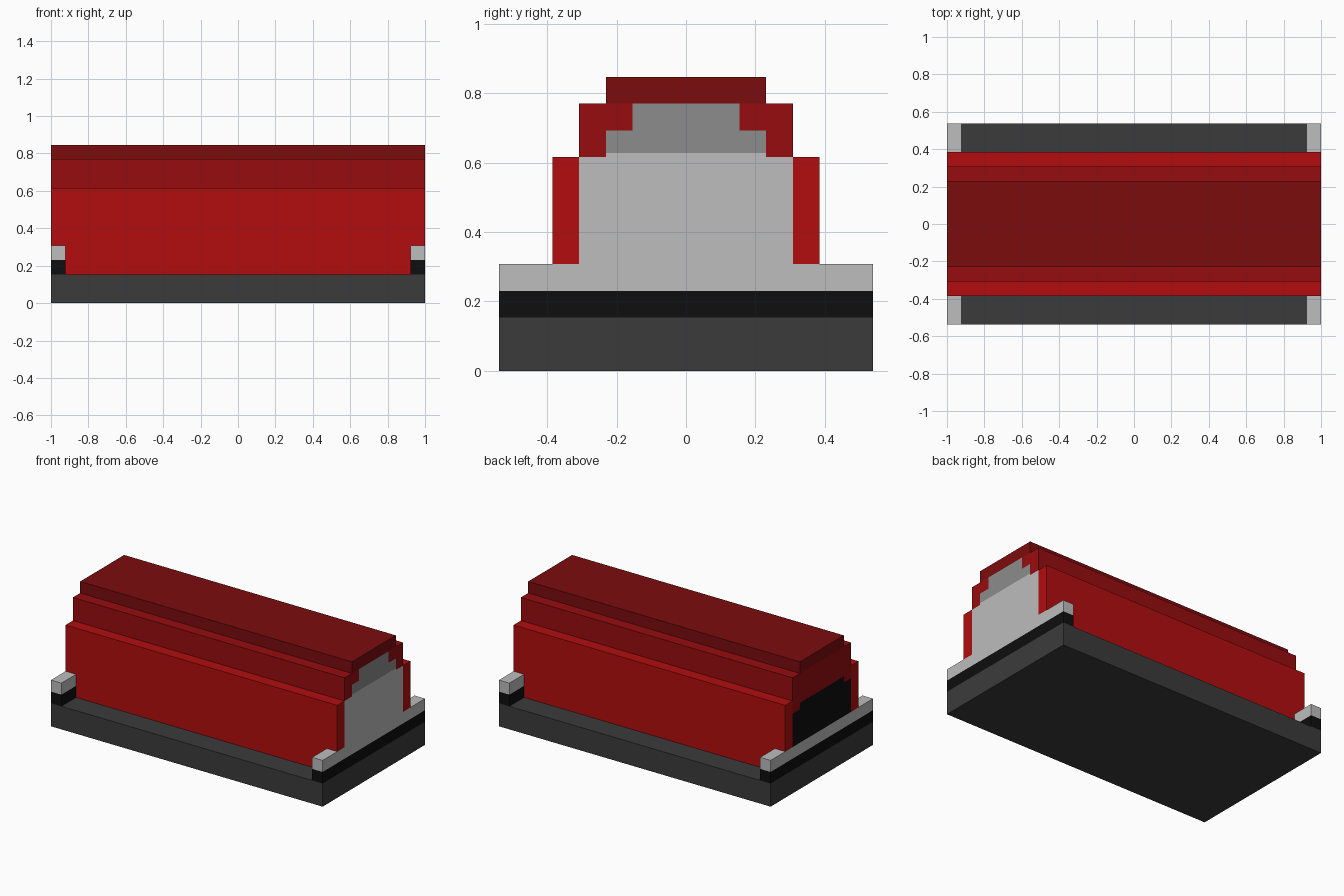
import bpy, bmesh

if "Cube" in bpy.data.objects:
    bpy.data.objects.remove(bpy.data.objects["Cube"], do_unlink=True)

U = 1 / 13  # grid unit: the model is 26 x 14 x 11 units


def material(name, hex_code):
    """Flat colour from an sRGB hex code."""
    srgb = [int(hex_code[i:i + 2], 16) / 255 for i in (0, 2, 4)]
    lin = [c / 12.92 if c <= 0.04045 else ((c + 0.055) / 1.055) ** 2.4 for c in srgb]
    m = bpy.data.materials.new(name)
    m.use_nodes = True
    m.diffuse_color = (*lin, 1)
    m.node_tree.nodes["Principled BSDF"].inputs["Base Color"].default_value = (*lin, 1)
    return m


wall_red = material("wall_red", "B20D0E")
shoulder_red = material("shoulder_red", "970C0F")
roof_red = material("roof_red", "7C0C0D")
base_grey = material("base_grey", "3B3B3B")
black = material("black", "0E0E0E")
light_grey = material("light_grey", "BDBDBD")
window_grey = material("window_grey", "8C8C8C")


def prism(name, profile, start, end, axis, mat):
    """Extrude a profile along x (profile in y, z) or along y (profile in x, z)."""
    bm = bmesh.new()

    def place(a, z, t):
        return (t * U, a * U, z * U) if axis == "x" else (a * U, t * U, z * U)

    face = bm.faces.new([bm.verts.new(place(a, z, start)) for a, z in profile])
    new = bmesh.ops.extrude_face_region(bm, geom=[face])["geom"]
    shift = (end - start) * U
    bmesh.ops.translate(bm, vec=(shift, 0, 0) if axis == "x" else (0, shift, 0),
                        verts=[g for g in new if isinstance(g, bmesh.types.BMVert)])
    bmesh.ops.recalc_face_normals(bm, faces=bm.faces[:])
    me = bpy.data.meshes.new(name)
    bm.to_mesh(me)
    bm.free()
    me.materials.append(mat)
    ob = bpy.data.objects.new(name, me)
    bpy.context.collection.objects.link(ob)
    return ob


def block(w, z0, z1):
    return [(-w, z0), (w, z0), (w, z1), (-w, z1)]


def symmetric(half):
    """Close a right-hand outline by mirroring it across zero."""
    return half + [(-a, z) for a, z in reversed(half)]


# Base slab and the bumper beams across both ends
prism("base", block(7, 0, 2), -13, 13, "x", base_grey)
for side, label in ((1, "left"), (-1, "right")):
    prism(f"{label}_bumper_lower", block(7, 2, 3), 12 * side, 13 * side, "x", black)
    prism(f"{label}_bumper_upper", block(7, 3, 4), 12 * side, 13 * side, "x", light_grey)

# Long side walls, notched around the bumpers, and stepped shoulders
wall = symmetric([(12, 2), (12, 4), (13, 4), (13, 8)])
shoulder = [(4, 8), (4, 10), (2, 10), (2, 9), (3, 9), (3, 8)]
for side, label in ((-1, "front"), (1, "back")):
    prism(f"{label}_wall", wall, 4 * side, 5 * side, "y", wall_red)
    prism(f"{label}_shoulder", [(side * y, z) for y, z in shoulder],
          -13, 13, "x", shoulder_red)

# Roof cap
prism("roof", block(3, 10, 11), -13, 13, "x", roof_red)

# Left end: pale panel with a stepped window above
prism("left_end_panel", symmetric([(4, 4), (4, 8), (3, 8), (3, 8.15)]),
      12, 13, "x", light_grey)
prism("left_end_window", symmetric([(3, 8.15), (3, 9), (2, 9), (2, 10)]),
      12, 13, "x", window_grey)

# Right end: dark panel with a red gable above
prism("right_end_panel", symmetric([(4, 4), (4, 6.9), (3, 6.9), (3, 7.45)]),
      -13, -12, "x", black)
prism("right_end_gable",
      symmetric([(3, 7.45), (3, 6.9), (4, 6.9), (4, 8), (3, 8), (3, 9), (2, 9), (2, 10)]),
      -13, -12, "x", shoulder_red)
